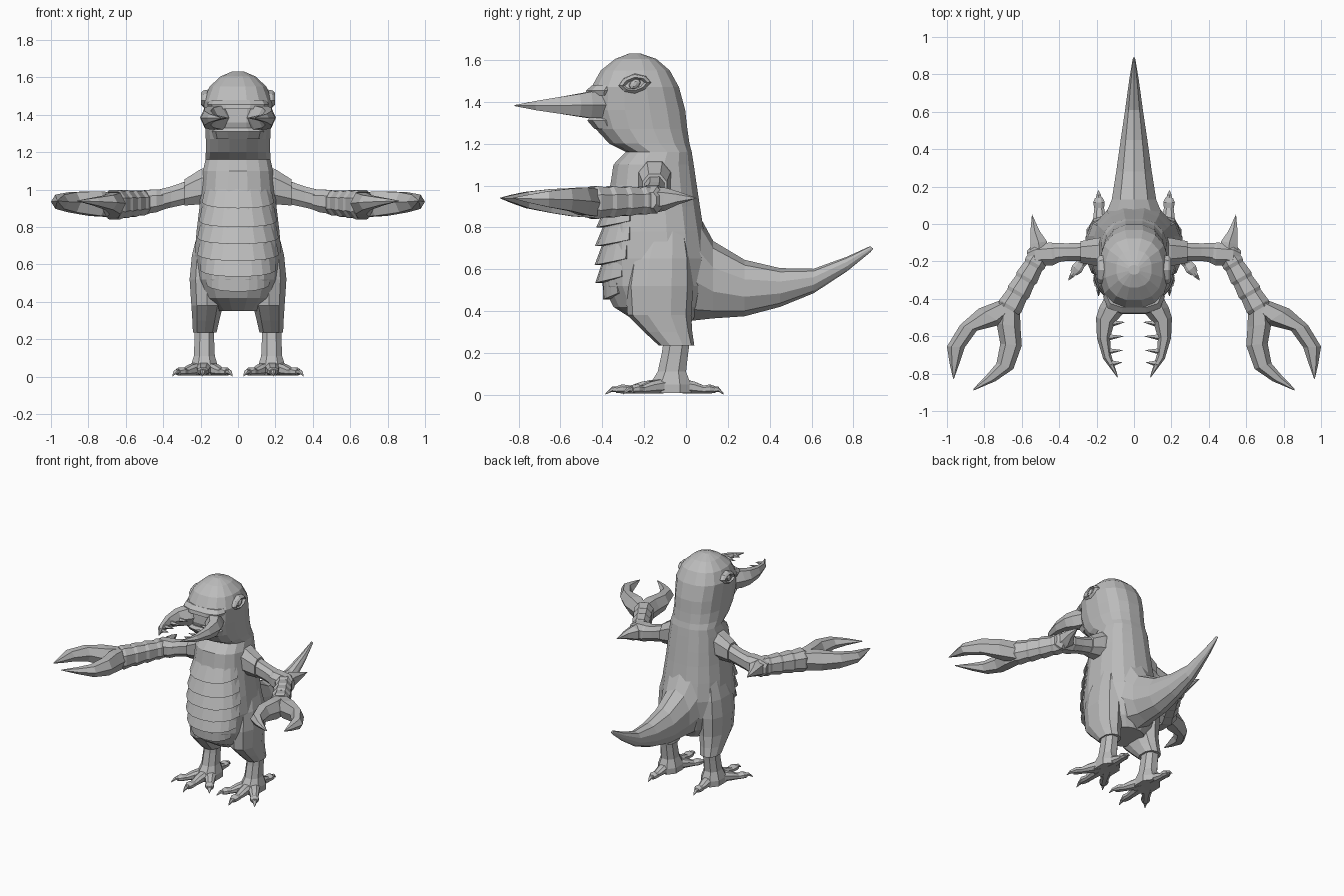
import bpy, bmesh, math
from mathutils import Vector as V

grey = bpy.data.materials.new("plain grey")
grey.diffuse_color = (0.5, 0.5, 0.5, 1)


def finish(name, bm, mirror):
    bmesh.ops.remove_doubles(bm, verts=bm.verts, dist=0.0005)
    bmesh.ops.recalc_face_normals(bm, faces=bm.faces)
    me = bpy.data.meshes.new(name)
    bm.to_mesh(me)
    bm.free()
    me.materials.append(grey)
    ob = bpy.data.objects.new(name, me)
    bpy.context.collection.objects.link(ob)
    if mirror:
        m = ob.modifiers.new("Mirror", 'MIRROR')
        m.use_mirror_merge = False
    return ob


def oval(c, u, v, a, p):
    k = lambda t: math.copysign(abs(t) ** (2 / p), t)
    return V(c) + V(u) * k(math.cos(a)) + V(v) * k(math.sin(a))


def loft(name, rings, n=8, p=2.0, mirror=True, turn=0.0):
    """Skin over rings of (centre, half axis u, half axis v)."""
    bm = bmesh.new()
    rows = [[bm.verts.new(oval(c, u, v, 2 * math.pi * (i + turn) / n, p))
             for i in range(n)] for c, u, v in rings]
    for a, b in zip(rows, rows[1:]):
        for i in range(n):
            j = (i + 1) % n
            bm.faces.new((a[i], a[j], b[j], b[i]))
    bm.faces.new(rows[0])
    bm.faces.new(rows[-1])
    return finish(name, bm, mirror)


def flat_ring(z, xc, hx, yf, yb):
    return ((xc, (yf + yb) / 2, z), (hx, 0, 0), (0, (yb - yf) / 2, 0))


def pincer(name, rows, n=6):
    """Rows of outer xy, inner xy, height centre, half height."""
    loft(name, [(((a + c) / 2, (b + d) / 2, z), ((a - c) / 2, (b - d) / 2, 0),
                 (0, 0, h)) for a, b, c, d, z, h in rows], n)


def limb(name, rows, n=8, p=2.4, turn=0.5):
    """Horizontal limb through rows of (x, y, z, half width, half height)."""
    d = V(rows[-1][:3]) - V(rows[0][:3])
    side = V((d.y, -d.x, 0)).normalized()
    loft(name, [(r[:3], side * r[3], (0, 0, r[4])) for r in rows], n, p, True, turn)


# Torso, neck and head: z, front y, back y, half width
BODY = [(0.35, -0.24, 0.03, 0.12), (0.42, -0.35, 0.07, 0.19), (0.52, -0.40, 0.10, 0.225),
        (0.65, -0.405, 0.11, 0.235), (0.78, -0.40, 0.09, 0.225), (0.90, -0.385, 0.07, 0.21),
        (1.0, -0.365, 0.055, 0.20), (1.1, -0.35, 0.04, 0.19), (1.16, -0.29, 0.03, 0.177),
        (1.20, -0.37, 0.02, 0.175), (1.27, -0.435, 0.01, 0.175), (1.36, -0.465, 0.0, 0.18),
        (1.47, -0.455, -0.03, 0.187), (1.55, -0.41, -0.075, 0.155), (1.605, -0.34, -0.14, 0.095),
        (1.632, -0.27, -0.22, 0.03)]
loft("body_and_head", [flat_ring(z, 0, w, f, b) for z, f, b, w in BODY], 16, 2.4, False, 0.5)


def body_at(z):
    for a, b in zip(BODY, BODY[1:]):
        if a[0] <= z <= b[0]:
            t = (z - a[0]) / (b[0] - a[0])
            return flat_ring(z, 0, *[a[k] + (b[k] - a[k]) * t for k in (3, 1, 2)])


# Overlapping belly plates
for i, (top, low, spread) in enumerate([(1.0, 0.90, 62), (0.91, 0.80, 66), (0.81, 0.71, 66),
                                        (0.72, 0.62, 62), (0.63, 0.535, 56), (0.545, 0.455, 46)]):
    bm = bmesh.new()
    rows = []
    for s in range(9):
        t = s / 4 - 1
        a = math.radians(-90 + spread * t)
        lift = 0.03 * abs(t) ** 2
        row = []
        for z, k in ((top, 0.99), (low + lift, 1.03 + 0.10 * (1 - t * t)), (low + lift, 0.95)):
            c, u, v = body_at(z)
            row.append(bm.verts.new(oval(c, V(u) * k, V(v) * k, a, 2.4)))
        rows.append(row)
    for a, b in zip(rows, rows[1:]):
        for k in range(3):
            m = (k + 1) % 3
            bm.faces.new((a[k], a[m], b[m], b[k]))
    bm.faces.new(rows[0])
    bm.faces.new(rows[-1])
    finish("belly_plate_%d" % (i + 1), bm, False)

# Tail: y, top, bottom, half width
TAIL = [(-0.08, 1.0, 0.35, 0.17), (0.04, 0.90, 0.355, 0.165), (0.13, 0.735, 0.365, 0.125),
        (0.28, 0.645, 0.375, 0.10), (0.45, 0.605, 0.42, 0.075), (0.61, 0.602, 0.485, 0.05),
        (0.77, 0.66, 0.59, 0.027), (0.88, 0.71, 0.68, 0.008), (0.893, 0.70, 0.694, 0.002)]
loft("tail", [((0, y, (t + b) / 2), (w, 0, 0), (0, 0, (t - b) / 2)) for y, t, b, w in TAIL],
     10, 2, False, 0.5)

# Eyes: raised lid with a recessed ball
def eye_ring(x, hy, hz):
    return ((x, -0.245, 1.485), (0, hy, 0.008), (0, 0, hz))
loft("eyelid", [eye_ring(0.13, 0.085, 0.055), eye_ring(0.185, 0.075, 0.045),
                eye_ring(0.198, 0.06, 0.032), eye_ring(0.18, 0.045, 0.022)], 8, 1.7)
loft("eyeball", [eye_ring(0.17, 0.032, 0.027), eye_ring(0.19, 0.025, 0.022),
                 eye_ring(0.197, 0.01, 0.01)], 8)

# Mouth mandibles with inner teeth
pincer("mandible", [(0.15, -0.38, 0.03, -0.42, 1.385, 0.07), (0.185, -0.445, 0.055, -0.475, 1.385, 0.073),
                    (0.203, -0.50, 0.105, -0.53, 1.384, 0.062), (0.198, -0.61, 0.128, -0.61, 1.383, 0.045),
                    (0.165, -0.72, 0.122, -0.70, 1.382, 0.026), (0.09, -0.82, 0.086, -0.815, 1.382, 0.003)])
for k, (x, y, tip) in enumerate([(0.11, -0.53, 0.05), (0.135, -0.605, 0.055),
                                 (0.135, -0.68, 0.06), (0.115, -0.745, 0.065)]):
    limb("mandible_tooth_%d" % (k + 1), [(x + 0.01, y, 1.383, 0.02, 0.018),
                                         (tip, y + 0.005, 1.383, 0.001, 0.001)], 5)
loft("lower_lip", [flat_ring(1.27, 0, 0.13, -0.44, -0.3), flat_ring(1.31, 0, 0.14, -0.475, -0.3),
                   flat_ring(1.33, 0, 0.12, -0.46, -0.3)], 10, 2.6, False)
loft("upper_lip", [flat_ring(1.43, 0, 0.15, -0.485, -0.3), flat_ring(1.455, 0, 0.165, -0.48, -0.3),
                   flat_ring(1.48, 0, 0.15, -0.45, -0.3)], 10, 2.6, False)

# Arms: shoulder, upper arm, elbow and elbow spike
limb("shoulder", [(0.13, -0.15, 1.02, 0.09, 0.12), (0.20, -0.15, 1.015, 0.08, 0.10),
                  (0.285, -0.15, 0.985, 0.062, 0.075)])
limb("upper_arm", [(0.27, -0.15, 0.985, 0.052, 0.066), (0.36, -0.15, 0.96, 0.05, 0.06),
                   (0.43, -0.155, 0.942, 0.057, 0.06)])
limb("elbow", [(0.40, -0.155, 0.945, 0.05, 0.055), (0.44, -0.16, 0.94, 0.066, 0.066),
               (0.53, -0.165, 0.93, 0.06, 0.068), (0.57, -0.17, 0.93, 0.03, 0.04)])
limb("elbow_spike", [(0.505, -0.17, 0.93, 0.06, 0.065), (0.51, -0.10, 0.935, 0.05, 0.055),
                     (0.53, -0.04, 0.94, 0.028, 0.032), (0.545, 0.05, 0.94, 0.001, 0.001)], 6)

# Forearm armour segments
A, B = V((0.495, -0.15, 0.93)), V((0.67, -0.455, 0.918))
for k in range(4):
    p, q = A.lerp(B, k / 4 - 0.03), A.lerp(B, (k + 1) / 4)
    w = 0.056 + 0.003 * k
    h = 0.066 + 0.004 * k
    limb("forearm_segment_%d" % (k + 1), [(*p, w - 0.004, h - 0.006), (*p.lerp(q, 0.8), w + 0.007, h + 0.006),
                                          (*q, w, h)])

# Claws
pincer("outer_claw", [(0.72, -0.41, 0.63, -0.46, 0.918, 0.075), (0.83, -0.452, 0.70, -0.535, 0.925, 0.076),
                      (0.93, -0.54, 0.84, -0.57, 0.932, 0.062), (1.0, -0.655, 0.905, -0.66, 0.935, 0.044),
                      (0.985, -0.75, 0.935, -0.75, 0.937, 0.023), (0.967, -0.828, 0.962, -0.825, 0.94, 0.002)])
pincer("inner_claw", [(0.72, -0.42, 0.61, -0.455, 0.915, 0.08), (0.735, -0.53, 0.607, -0.55, 0.92, 0.078),
                      (0.715, -0.64, 0.60, -0.65, 0.926, 0.066), (0.735, -0.745, 0.645, -0.775, 0.931, 0.045),
                      (0.79, -0.81, 0.74, -0.84, 0.936, 0.024), (0.86, -0.882, 0.857, -0.89, 0.94, 0.002)])

# Legs
loft("thigh", [flat_ring(*r) for r in [(0.80, 0.15, 0.06, -0.20, 0.0), (0.65, 0.165, 0.085, -0.27, 0.03),
     (0.52, 0.165, 0.098, -0.29, 0.035), (0.38, 0.165, 0.088, -0.28, 0.025),
     (0.30, 0.172, 0.075, -0.20, 0.03), (0.235, 0.178, 0.066, -0.13, 0.04)]], 10, 2.3, True, 0.5)
loft("shin", [flat_ring(*r) for r in [(0.27, 0.18, 0.055, -0.11, 0.025), (0.20, 0.18, 0.056, -0.12, 0.015),
     (0.11, 0.18, 0.06, -0.14, 0.005), (0.05, 0.18, 0.08, -0.18, 0.03),
     (0.008, 0.18, 0.08, -0.18, 0.03)]], 8, 2.3, True, 0.5)

# Toes with hooked nails
for name, x, y in (("outer", 0.35, -0.30), ("middle", 0.19, -0.385),
                   ("inner", 0.03, -0.30), ("back", 0.19, 0.18)):
    S, T = V((0.18, -0.07, 0)), V((x, y, 0))
    at = lambda t, z: tuple(S.lerp(T, t) + V((0, 0, z)))
    limb(name + "_toe", [(*at(0.1, 0.045), 0.05, 0.04), (*at(0.45, 0.034), 0.035, 0.03),
                         (*at(0.62, 0.025), 0.028, 0.02), (*at(0.74, 0.028), 0.033, 0.023),
                         (*at(0.84, 0.024), 0.022, 0.017)])
    limb(name + "_nail", [(*at(0.78, 0.026), 0.018, 0.016), (*at(0.9, 0.026), 0.014, 0.012),
                          (*at(1.0, 0.004), 0.002, 0.003)], 6)
